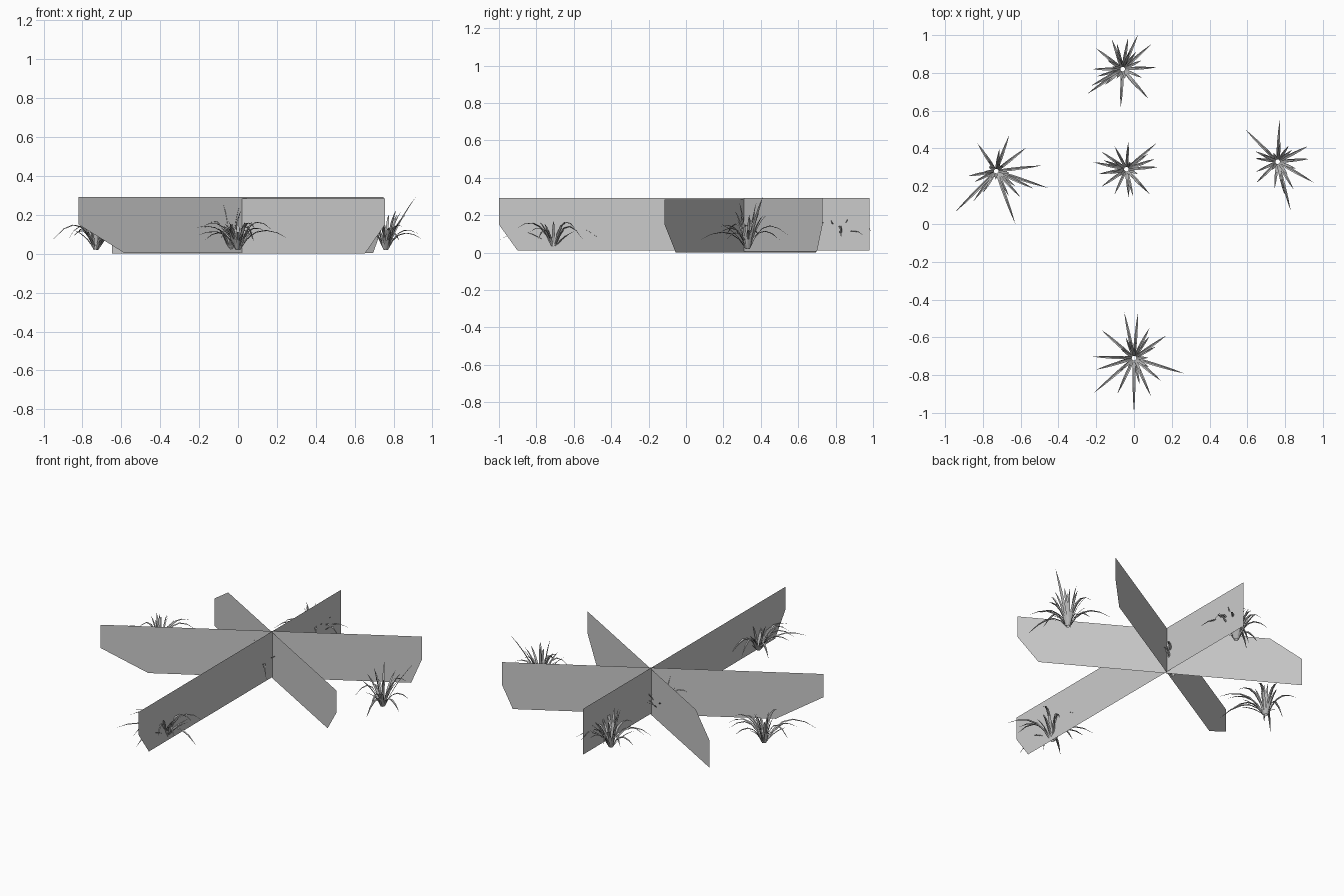
import bpy
import math
import random
from mathutils import Vector

random.seed(4)

default_cube = bpy.data.objects.get("Cube")
if default_cube:
    bpy.data.objects.remove(default_cube, do_unlink=True)


def make_material(name, colour):
    material = bpy.data.materials.new(name)
    material.use_nodes = True
    material.diffuse_color = colour
    shader = next(n for n in material.node_tree.nodes if n.type == "BSDF_PRINCIPLED")
    shader.inputs["Base Color"].default_value = colour
    return material


def make_object(name, vertices, faces, material):
    mesh = bpy.data.meshes.new(name)
    mesh.from_pydata(vertices, [], faces)
    mesh.materials.append(material)
    mesh.update()
    obj = bpy.data.objects.new(name, mesh)
    bpy.context.collection.objects.link(obj)
    return obj


card_grey = make_material("card grey", (0.6, 0.6, 0.6, 1))
grass_grey = make_material("grass grey", (0.5, 0.5, 0.5, 1))

# Three upright flat cards crossing on one vertical axis
CROSSING = Vector((0.02, 0.31, 0))


def make_card(name, angle, outline):
    direction = Vector((math.cos(angle), math.sin(angle), 0))
    corners = [CROSSING + direction * s + Vector((0, 0, z)) for s, z in outline]
    make_object(name, corners, [range(len(corners))], card_grey)


make_card("long_card", math.radians(90),
          [(-1.31, 0.293), (-1.31, 0.15), (-1.21, 0.01), (0.67, 0.01), (0.67, 0.293)])
make_card("left_back_card", math.radians(30),
          [(-0.97, 0.293), (-0.97, 0.15), (-0.7, 0.005), (0.78, 0.005),
           (0.84, 0.15), (0.84, 0.293)])
make_card("left_front_card", math.radians(-30),
          [(-0.59, 0.283), (-0.77, 0.17), (-0.77, 0), (0.73, 0),
           (0.85, 0.15), (0.85, 0.283)])


# Grass blades: folded ribbons that arch outwards and end in a point
SEGMENTS = 5


def add_blade(vertices, faces, root, angle, reach, peak, tip, half_width):
    out = Vector((math.cos(angle), math.sin(angle), 0))
    side = Vector((-out.y, out.x, 0))
    start = len(vertices)
    for i in range(SEGMENTS):
        t = i / SEGMENTS
        # Quadratic arch from the root through the raised middle to the tip
        rise = 2 * t * (1 - t) * peak + t * t * tip
        spread = reach * (0.65 * t + 0.35 * t * t)
        centre = root + out * spread + Vector((0, 0, rise))
        width = half_width * (0.6 + 1.6 * t) * (1 - t) ** 0.8
        lift = Vector((0, 0, width * 0.5))
        vertices += [centre - side * width + lift, centre, centre + side * width + lift]
    vertices.append(root + out * reach + Vector((0, 0, tip)))
    end = len(vertices) - 1
    for i in range(SEGMENTS):
        for j in range(2):
            a = start + 3 * i + j
            if i < SEGMENTS - 1:
                faces.append((a, a + 1, a + 4, a + 3))
            else:
                faces.append((a, a + 1, end))


def make_tuft(name, x, y, height, long_blades, fillers, tall_blade=None):
    vertices, faces = [], []

    def blade(angle, reach, peak, tip, half_width):
        offset = 0.012
        root = Vector((x + math.cos(angle) * offset, y + math.sin(angle) * offset, 0.02))
        add_blade(vertices, faces, root, angle, reach - offset, peak, tip, half_width)

    # Long drooping outer blades: bearing in degrees, reach in hundredths
    for bearing, reach in long_blades:
        blade(math.radians(bearing), reach / 100, random.uniform(0.13, 0.22),
              random.uniform(0.04, 0.12), 0.01)
    # Shorter upright inner blades
    for i in range(fillers):
        angle = math.tau * (i + random.uniform(-0.3, 0.3)) / fillers
        steep = random.random()
        tip = height * (0.45 + 0.5 * steep)
        blade(angle, 0.15 - 0.11 * steep, tip * 0.65, tip, 0.009)
    if tall_blade:
        bearing, reach = tall_blade
        blade(math.radians(bearing), reach / 100, height * 0.5, height, 0.01)
    make_object(name, vertices, faces, grass_grey)


make_tuft("front_grass", 0, -0.71, 0.19,
          [(270, 29), (343, 28), (221, 28), (35, 21), (102, 25), (85, 24), (139, 23),
           (178, 22), (294, 22), (245, 21), (320, 19), (197, 21), (63, 18)], 13)
make_tuft("right_grass", -0.73, 0.28, 0.19,
          [(290, 30), (225, 31), (342, 29), (7, 24), (70, 20), (124, 18), (190, 15),
           (313, 19), (38, 20), (233, 20), (335, 22)], 12)
make_tuft("left_grass", 0.76, 0.33, 0.28,
          [(87, 22), (135, 24), (225, 16), (285, 27), (330, 22), (282, 18), (155, 13),
           (300, 17), (5, 17)], 12, (27, 18))
make_tuft("middle_grass", -0.04, 0.29, 0.25,
          [(41, 21), (4, 17), (313, 18), (168, 18), (215, 16), (145, 16), (275, 15),
           (190, 15), (20, 16)], 13)
make_tuft("back_grass", -0.06, 0.82, 0.25,
          [(66, 20), (3, 18), (215, 23), (311, 21), (267, 20), (180, 16), (142, 18),
           (110, 17), (41, 20), (208, 19), (80, 17)], 15)
